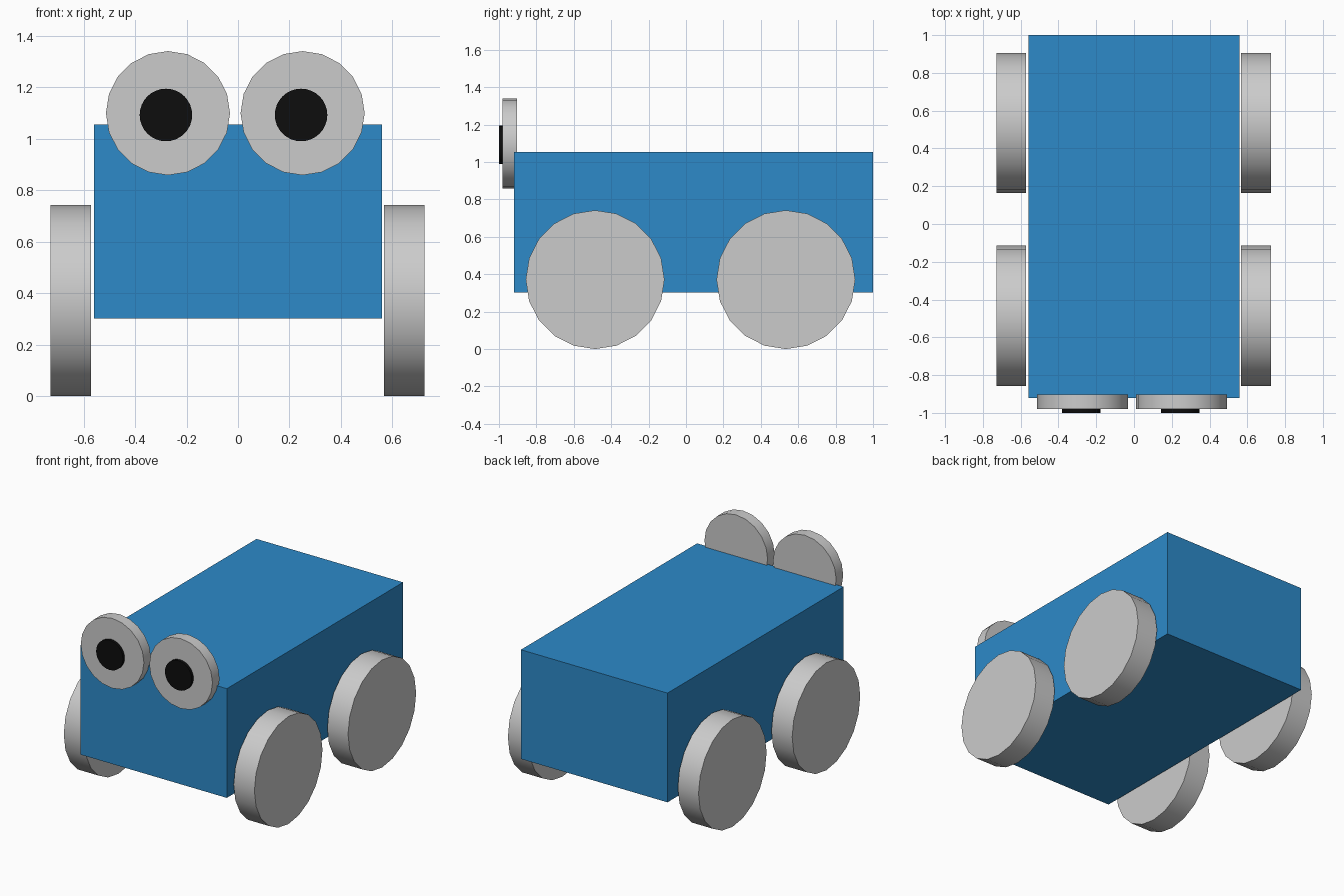
import bpy
from math import pi, radians

if "Cube" in bpy.data.objects:
    bpy.data.objects.remove(bpy.data.objects["Cube"])


def material(name, rgb):
    mat = bpy.data.materials.new(name)
    mat.diffuse_color = (*rgb, 1)
    mat.use_nodes = True
    mat.node_tree.nodes["Principled BSDF"].inputs["Base Color"].default_value = mat.diffuse_color
    return mat


def disc(name, loc, radius, depth, rot, sides=20, mat=None):
    bpy.ops.mesh.primitive_cylinder_add(vertices=sides, radius=radius, depth=depth,
                                        location=loc, rotation=rot)
    ob = bpy.context.object
    ob.name = name
    bpy.ops.object.shade_smooth_by_angle(angle=radians(30))
    if mat:
        ob.data.materials.append(mat)
    return ob


blue = material("blue_paint", (0.026, 0.254, 0.584))
black = material("black", (0.004, 0.004, 0.004))

# Box body
bpy.ops.mesh.primitive_cube_add(size=1, location=(0, 0.04, 0.678))
body = bpy.context.object
body.name = "body"
body.dimensions = (1.118, 1.92, 0.753)
bpy.ops.object.transform_apply(location=False, rotation=False, scale=True)
body.data.materials.append(blue)

# Four wheels, axles along x
for side, x in (("left", -0.65), ("right", 0.646)):
    for end, y in (("front", -0.486), ("back", 0.534)):
        disc(f"{end}_{side}_wheel", (x, y, 0.371), 0.371, 0.158, (0, pi / 2, 0))

# Eyes and pupils facing the front
for side, x, pupil_x in (("left", -0.272, -0.28), ("right", 0.251, 0.245)):
    disc(f"{side}_eye", (x, -0.942, 1.099), 0.241, 0.077, (pi / 2, 0, 0))
    disc(f"{side}_pupil", (pupil_x, -0.98, 1.092), 0.102, 0.04, (pi / 2, 0, 0), 32, black)
